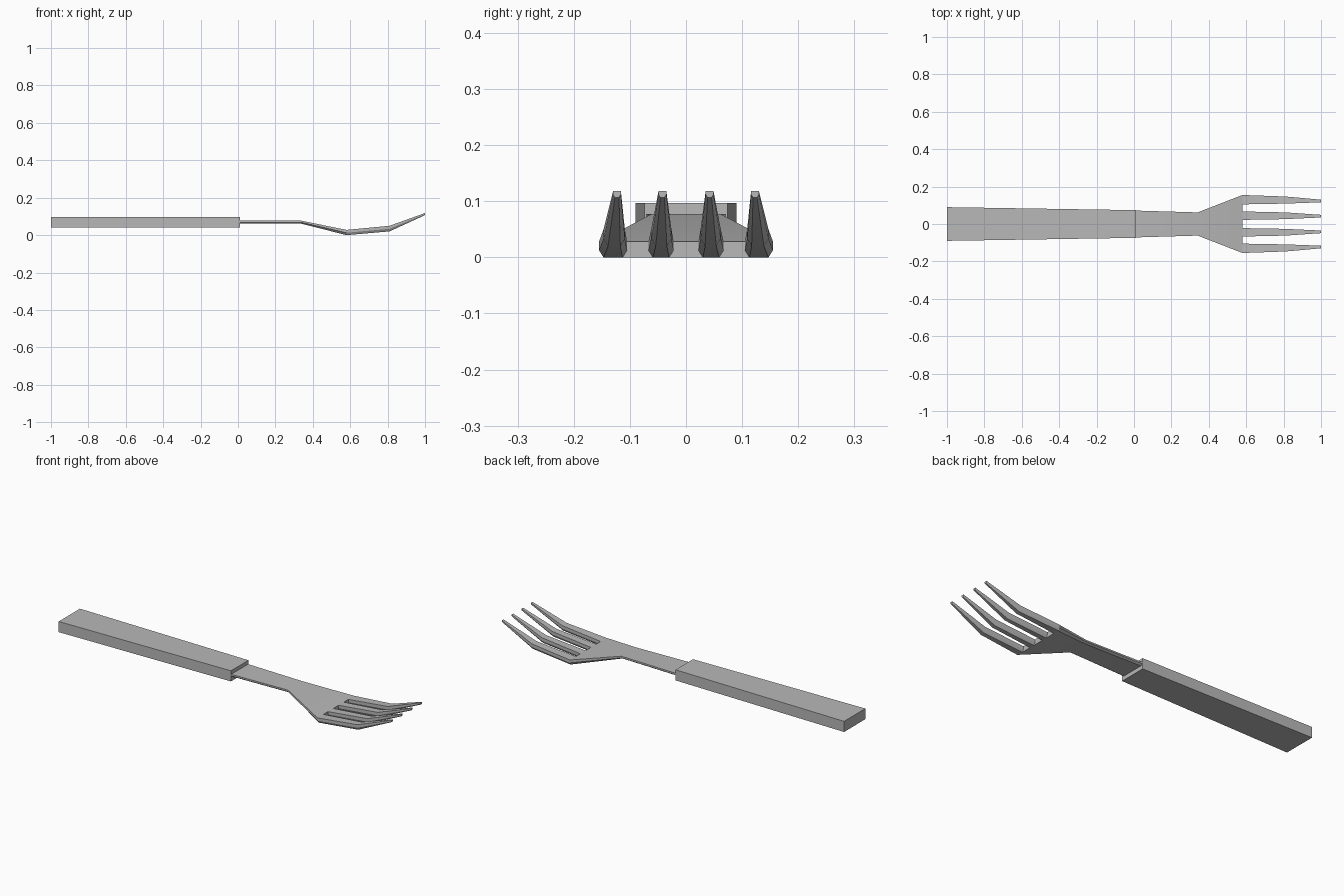
import bpy
import bmesh

old = bpy.data.objects.get("Cube")
if old:
    bpy.data.objects.remove(old, do_unlink=True)

GREY = (0.48, 0.48, 0.48, 1.0)
metal = bpy.data.materials.new("plain grey")
metal.use_nodes = True
metal.diffuse_color = GREY
metal.node_tree.nodes["Principled BSDF"].inputs["Base Color"].default_value = GREY


def loft(name, stations, chamfer=0.0, start_cap=True):
    """Skin sections along x; each station is (x, y_min, y_max, bottom, top)."""
    bm = bmesh.new()
    rings = []
    for x, y0, y1, bottom, top in stations:
        section = [(y0, top), (y1, top)]
        if chamfer:
            # narrower underside below a short vertical edge
            mid = bottom + 0.45 * (top - bottom)
            inset = min(chamfer, 0.25 * (y1 - y0))
            section += [(y1, mid), (y1 - inset, bottom),
                        (y0 + inset, bottom), (y0, mid)]
        else:
            section += [(y1, bottom), (y0, bottom)]
        rings.append([bm.verts.new((x, y, z)) for y, z in section])
    for a, b in zip(rings, rings[1:]):
        for i in range(len(a)):
            j = (i + 1) % len(a)
            bm.faces.new((a[i], a[j], b[j], b[i]))
    if start_cap:
        bm.faces.new(rings[0])
    bm.faces.new(rings[-1][::-1])
    bmesh.ops.recalc_face_normals(bm, faces=bm.faces[:])
    mesh = bpy.data.meshes.new(name)
    bm.to_mesh(mesh)
    bm.free()
    mesh.materials.append(metal)
    obj = bpy.data.objects.new(name, mesh)
    bpy.context.collection.objects.link(obj)
    return obj


# Handle: a tapered block
loft("handle", [(-1.0, -0.09, 0.09, 0.04, 0.097),
                (0.01, -0.074, 0.074, 0.04, 0.097)])

# Neck flaring down into the palm
parts = [loft("neck_and_palm", [(0.0, -0.072, 0.072, 0.061, 0.077),
                                (0.34, -0.062, 0.062, 0.061, 0.077),
                                (0.58, -0.155, 0.155, 0.0, 0.028)], 0.01)]

# Tines: outer and inner shapes, mirrored to both sides
TINES = {
    "outer": [(0.105, 0.155), (0.109, 0.147), (0.116, 0.130)],
    "inner": [(0.022, 0.067), (0.026, 0.062), (0.035, 0.049)],
}
BENDS = [(0.58, 0.0, 0.028), (0.81, 0.02, 0.05), (1.0, 0.107, 0.118)]
for kind, widths in TINES.items():
    for side, sign in (("left", 1), ("right", -1)):
        stations = []
        for (x, bottom, top), pair in zip(BENDS, widths):
            y0, y1 = sorted(sign * y for y in pair)
            stations.append((x, y0, y1, bottom, top))
        parts.append(loft(f"{kind}_tine_{side}", stations, 0.008, False))

# Soft shading on the head, crisp edges kept
bpy.ops.object.select_all(action='DESELECT')
for obj in parts:
    obj.select_set(True)
bpy.context.view_layer.objects.active = parts[0]
bpy.ops.object.shade_smooth_by_angle(angle=0.5)
